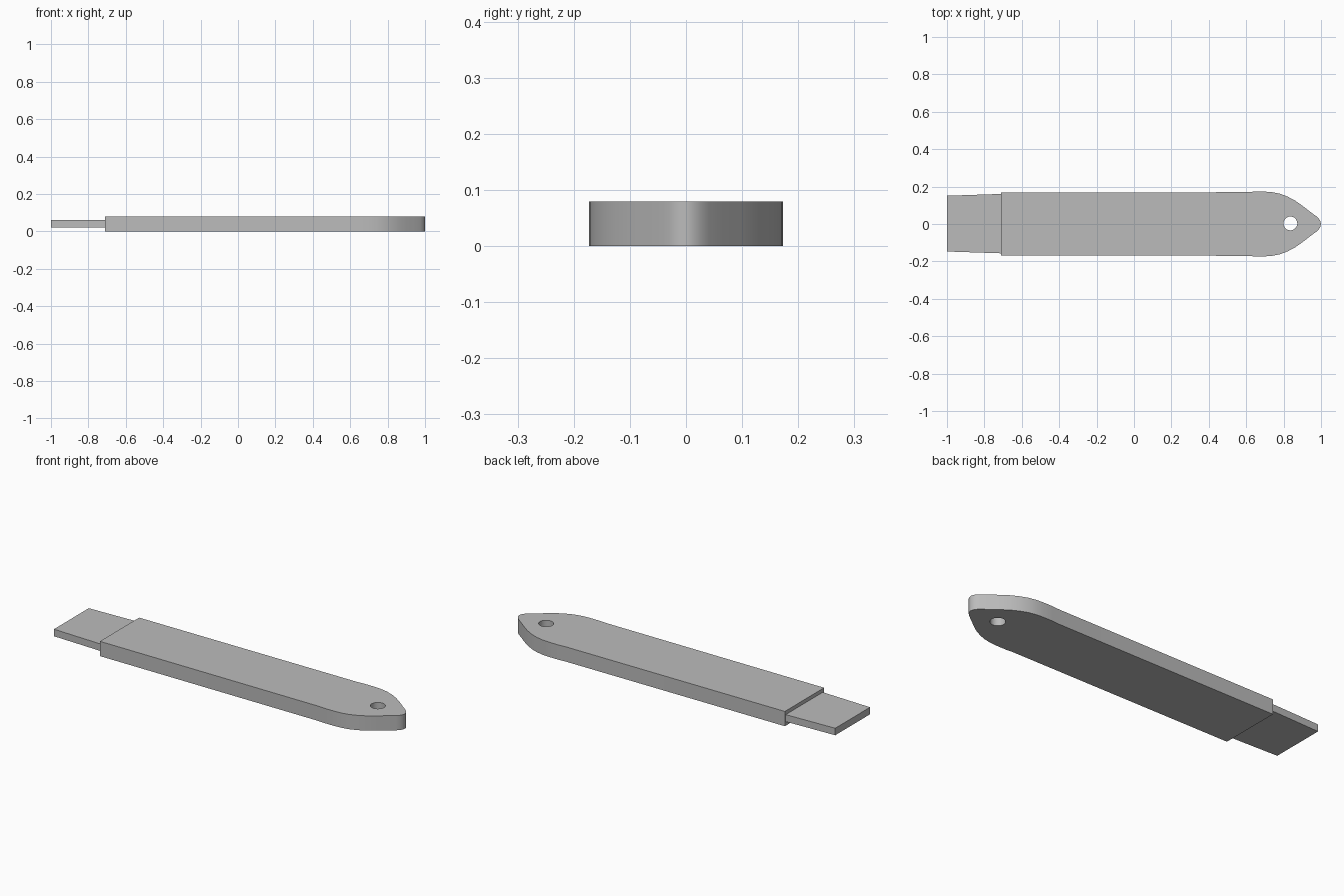
import bpy
import bmesh
import math

default = bpy.data.objects.get("Cube")
if default:
    bpy.data.objects.remove(default, do_unlink=True)

# Plain grey material
grey = bpy.data.materials.new("plain grey")
grey.use_nodes = True
colour = (0.5, 0.5, 0.5, 1.0)
grey.diffuse_color = colour
grey.node_tree.nodes["Principled BSDF"].inputs["Base Color"].default_value = colour


def prism(name, outline, bottom, top):
    """Extrude a flat outline upwards into a closed solid."""
    bm = bmesh.new()
    face = bm.faces.new([bm.verts.new((x, y, bottom)) for x, y in outline])
    result = bmesh.ops.extrude_face_region(bm, geom=[face])
    raised = [v for v in result["geom"] if isinstance(v, bmesh.types.BMVert)]
    bmesh.ops.translate(bm, verts=raised, vec=(0, 0, top - bottom))
    bmesh.ops.recalc_face_normals(bm, faces=bm.faces)
    mesh = bpy.data.meshes.new(name)
    bm.to_mesh(mesh)
    bm.free()
    mesh.materials.append(grey)
    obj = bpy.data.objects.new(name, mesh)
    bpy.context.collection.objects.link(obj)
    return obj


def select_only(obj):
    bpy.ops.object.select_all(action="DESELECT")
    obj.select_set(True)
    bpy.context.view_layer.objects.active = obj


# Handle: straight sides, slight swell, then a rounded pointed end
side = [(-0.71, 0.168), (0.6, 0.17), (0.64, 0.173), (0.7, 0.173), (0.74, 0.17),
        (0.78, 0.162), (0.82, 0.147), (0.86, 0.126), (0.9, 0.098),
        (0.94, 0.067), (0.975, 0.041), (0.99, 0.026), (0.997, 0.013)]
outline = side + [(1.0, 0.0)] + [(x, -y) for x, y in reversed(side)]
handle = prism("handle", outline, 0.0, 0.08)

# Hanging hole through the pointed end
circle = [(0.836 + 0.037 * math.cos(a), 0.003 + 0.037 * math.sin(a))
          for a in (i * math.tau / 32 for i in range(32))]
cutter = prism("hole_cutter", circle, -0.05, 0.13)
cutter.hide_render = True
hole = handle.modifiers.new("hanging hole", "BOOLEAN")
hole.operation = "DIFFERENCE"
hole.solver = "EXACT"
hole.object = cutter
select_only(handle)
bpy.ops.object.modifier_apply(modifier=hole.name)
bpy.data.objects.remove(cutter, do_unlink=True)
bpy.ops.object.shade_smooth_by_angle(angle=math.radians(35))

# Thin flat tongue leaving the square end, narrowing slightly outwards
prism("tongue", [(-1.0, -0.147), (-0.7, -0.157), (-0.7, 0.161), (-1.0, 0.151)],
      0.022, 0.06)
